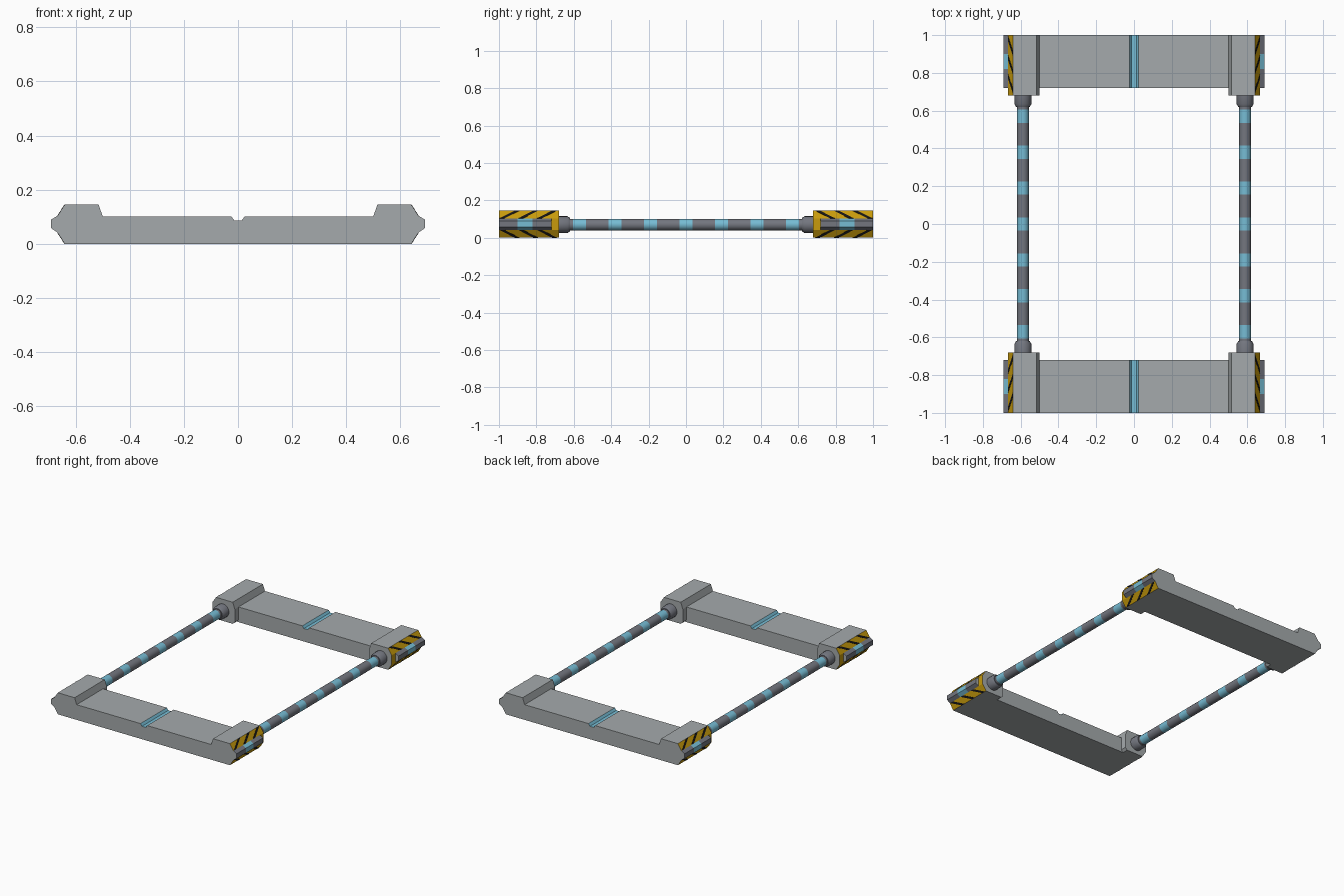
import bpy, bmesh, math
from mathutils import Vector

if "Cube" in bpy.data.objects:
    bpy.data.objects.remove(bpy.data.objects["Cube"])


def material(name, rgb):
    m = bpy.data.materials.new(name)
    lin = [((c / 255 + 0.055) / 1.055) ** 2.4 if c > 10 else c / 255 / 12.92 for c in rgb]
    m.diffuse_color = (*lin, 1)
    m.use_nodes = True
    m.node_tree.nodes["Principled BSDF"].inputs["Base Color"].default_value = m.diffuse_color
    return m


LIGHT = material("light grey", (165, 170, 172))
DARK = material("dark grey", (115, 118, 127))
CYAN = material("pale cyan", (118, 188, 212))
YELLOW = material("hazard yellow", (200, 155, 12))
BLACK = material("black", (22, 21, 20))


def finish(bm, name, mats, axes=(False, True, False), smooth=False):
    """Turn a bmesh into an object mirrored over the given axes."""
    bmesh.ops.recalc_face_normals(bm, faces=bm.faces)
    mesh = bpy.data.meshes.new(name)
    bm.to_mesh(mesh)
    bm.free()
    for m in mats:
        mesh.materials.append(m)
    ob = bpy.data.objects.new(name, mesh)
    bpy.context.collection.objects.link(ob)
    if smooth:
        bpy.context.view_layer.objects.active = ob
        ob.select_set(True)
        bpy.ops.object.shade_smooth_by_angle(angle=math.radians(35))
        ob.select_set(False)
    if any(axes):
        mod = ob.modifiers.new("mirror", 'MIRROR')
        mod.use_axis = axes
        mod.use_mirror_merge = False
    return ob


def prism(profile, stations, rule):
    """Extrude an xz profile along y stations; rule picks material from face centre and normal."""
    bm = bmesh.new()
    rings = [[bm.verts.new((x, y, z)) for x, z in profile] for y in stations]
    n = len(profile)
    bm.faces.new(rings[0])
    bm.faces.new(rings[-1])
    for a, b in zip(rings, rings[1:]):
        for i in range(n):
            bm.faces.new((a[i], a[(i + 1) % n], b[(i + 1) % n], b[i]))
    bmesh.ops.recalc_face_normals(bm, faces=bm.faces)
    for f in bm.faces:
        f.material_index = rule(f.calc_center_median(), f.normal)
    return bm


def beam_rule(c, n):
    if abs(n.y) > 0.5:
        return 0
    if abs(c.x) > 0.66:                       # side bump, cyan light in the middle
        return 2 if 0.82 < c.y < 0.90 else 1
    if abs(c.x) > 0.645:                      # sloped hazard faces
        return 3
    return 2 if abs(c.x) < 0.03 and 0.08 < c.z < 0.1 else 0   # centre groove


# End beams: raised ends, side bumps and a centre groove
half = [(0.64, 0), (0.667, 0.042), (0.69, 0.058), (0.69, 0.09), (0.667, 0.104),
        (0.64, 0.145), (0.515, 0.145), (0.5, 0.102), (0.025, 0.102), (0.014, 0.087)]
beam = half + [(-x, z) for x, z in reversed(half)]
finish(prism(beam, (0.72, 0.82, 0.90, 1.0), beam_rule), "end_beam",
       [LIGHT, DARK, CYAN, YELLOW])

# Shoulders that project inward from the raised ends
shoulder = [(0.515, 0), (0.64, 0), (0.667, 0.042), (0.667, 0.104), (0.64, 0.145),
            (0.515, 0.145), (0.5, 0.102), (0.5, 0.015)]
finish(prism(shoulder, (0.68, 0.72),
             lambda c, n: 1 if c.x > 0.645 and abs(n.y) < 0.5 else 0),
       "shoulder", [LIGHT, YELLOW], (True, True, False))

# Black diagonal stripes on the sloped hazard faces
bm = bmesh.new()
for (x0, z0), (x1, z1) in (((0.64, 0.145), (0.667, 0.104)), ((0.64, 0), (0.667, 0.042))):
    out = Vector((abs(z1 - z0), 0, 0.027 if z0 > 0.1 else -0.027)).normalized() * 0.001
    for i in range(3):
        y = 0.69 + 0.1 * i
        quad = [Vector(p) for p in ((x0, y, z0), (x0, y + 0.026, z0),
                                    (x1, y + 0.106, z1), (x1, y + 0.08, z1))]
        vs = [bm.verts.new(p + out * s) for s in (-1, 1) for p in quad]
        bm.faces.new(vs[:4])
        bm.faces.new(vs[4:])
        for k in range(4):
            j = (k + 1) % 4
            bm.faces.new((vs[k], vs[j], vs[4 + j], vs[4 + k]))
finish(bm, "hazard_stripes", [BLACK], (True, True, False))


def lathe(rings, rule, cx=0.588, cz=0.07, n=20):
    """Round part along y from (y, radius) rings, capped at both ends."""
    bm = bmesh.new()
    vs = [[bm.verts.new((cx + r * math.cos(math.tau * i / n), y,
                         cz + r * math.sin(math.tau * i / n))) for i in range(n)]
          for y, r in rings]
    bm.faces.new(vs[0])
    bm.faces.new(vs[-1])
    for a, b in zip(vs, vs[1:]):
        for i in range(n):
            j = (i + 1) % n
            f = bm.faces.new((a[i], a[j], b[j], b[i]))
            f.material_index = rule(f.calc_center_median())
    return bm


# Side rods with evenly spaced cyan bands
cuts = sorted(k * 0.19 + s * 0.035 for k in range(-3, 4) for s in (-1, 1))
rod = [(y, 0.031) for y in [-0.64] + cuts + [0.64]]
finish(lathe(rod, lambda c: 1 if abs(c.y - round(c.y / 0.19) * 0.19) < 0.03 else 0),
       "side_rod", [DARK, CYAN], (True, False, False), True)

# Collars where the rods enter the shoulders
finish(lathe([(0.62, 0.036), (0.635, 0.045), (0.69, 0.045)], lambda c: 0),
       "rod_collar", [DARK], (True, True, False), True)
